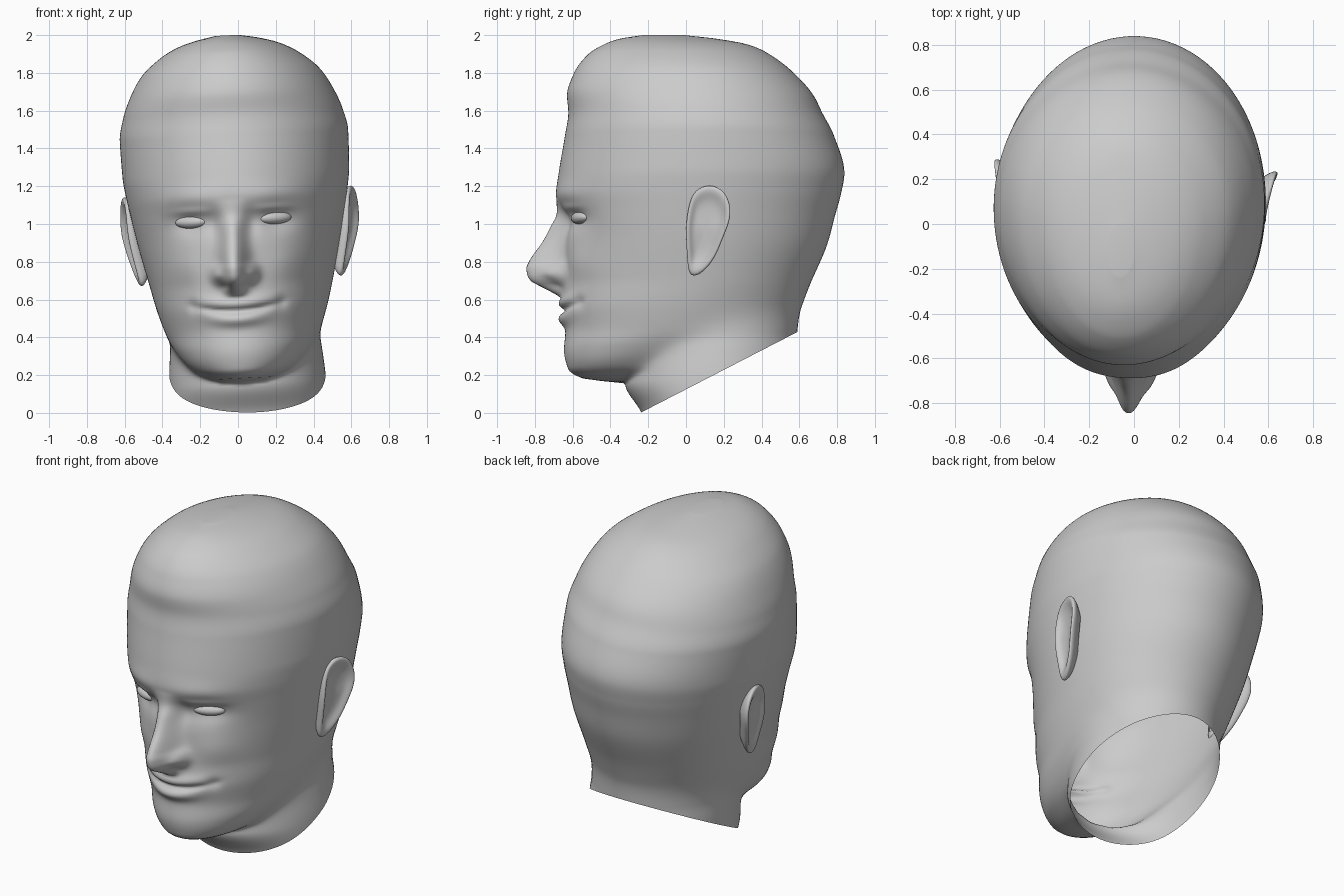
import bpy, bmesh, math
from mathutils import Matrix, Vector

if "Cube" in bpy.data.objects:
    bpy.data.objects.remove(bpy.data.objects["Cube"])

# Slight tilt and turn of the whole head
POSE = (Matrix.Translation((0.01, 0, 0.8)) @ Matrix.Rotation(math.radians(-2.5), 4, 'Z')
        @ Matrix.Rotation(math.radians(-3), 4, 'Y') @ Matrix.Translation((0, 0, -0.8)))


def spline(rows, z):
    """Monotone cubic interpolation through rows of (z, v1, v2, ...)."""
    if z <= rows[0][0]:
        return rows[0][1:]
    if z >= rows[-1][0]:
        return rows[-1][1:]
    i = next(k for k in range(len(rows) - 1) if rows[k + 1][0] >= z)
    h = rows[i + 1][0] - rows[i][0]
    t = (z - rows[i][0]) / h

    def slope(k, c):
        if k == 0 or k == len(rows) - 1:
            j = min(k, len(rows) - 2)
            return (rows[j + 1][c] - rows[j][c]) / (rows[j + 1][0] - rows[j][0])
        a = (rows[k][c] - rows[k - 1][c]) / (rows[k][0] - rows[k - 1][0])
        b = (rows[k + 1][c] - rows[k][c]) / (rows[k + 1][0] - rows[k][0])
        return 2 * a * b / (a + b) if a * b > 0 else 0

    out = []
    for c in range(1, len(rows[0])):
        p, q, m, n = rows[i][c], rows[i + 1][c], slope(i, c), slope(i + 1, c)
        out.append((2*t**3 - 3*t*t + 1)*p + (t**3 - 2*t*t + t)*h*m
                   + (3*t*t - 2*t**3)*q + (t**3 - t*t)*h*n)
    return out


def finish(name, bm):
    bmesh.ops.recalc_face_normals(bm, faces=bm.faces)
    for f in bm.faces:
        f.smooth = True
    me = bpy.data.meshes.new(name)
    bm.to_mesh(me)
    bm.free()
    ob = bpy.data.objects.new(name, me)
    bpy.context.collection.objects.link(ob)
    return ob


def bridge(bm, rings):
    for a, b in zip(rings, rings[1:]):
        n = len(a)
        for i in range(n):
            bm.faces.new((a[i], a[(i + 1) % n], b[(i + 1) % n], b[i]))


# Skull and jaw sections: z, front y, back y, half width, y of widest point
SKULL = [(0.15, -0.22, 0.02, 0.06, -0.12), (0.165, -0.40, 0.02, 0.10, -0.26),
         (0.18, -0.54, 0.03, 0.15, -0.29), (0.23, -0.622, 0.08, 0.25, -0.28),
         (0.334, -0.645, 0.25, 0.345, -0.18), (0.43, -0.638, 0.50, 0.40, -0.06),
         (0.56, -0.66, 0.60, 0.45, 0.02), (0.70, -0.648, 0.665, 0.487, 0.07),
         (0.90, -0.647, 0.75, 0.535, 0.08), (1.05, -0.668, 0.79, 0.565, 0.08),
         (1.16, -0.688, 0.82, 0.585, 0.08), (1.27, -0.675, 0.838, 0.60, 0.08),
         (1.47, -0.642, 0.782, 0.605, 0.08), (1.59, -0.625, 0.72, 0.58, 0.07),
         (1.68, -0.632, 0.675, 0.545, 0.06), (1.80, -0.595, 0.57, 0.475, 0.04),
         (1.90, -0.52, 0.44, 0.36, 0.0), (1.95, -0.44, 0.33, 0.265, -0.04),
         (1.98, -0.36, 0.17, 0.165, -0.08), (2.0, -0.24, 0.0, 0.06, -0.12)]
# Neck sections: z, front y, back y, half width
NECK = [(-0.08, -0.20, 0.59, 0.415), (0.01, -0.24, 0.59, 0.415), (0.154, -0.32, 0.59, 0.415),
        (0.30, -0.31, 0.59, 0.405), (0.43, -0.29, 0.583, 0.385), (0.60, -0.20, 0.54, 0.35),
        (0.90, -0.15, 0.35, 0.28)]
# Nose: z, height above the face, half width
NOSE = [(0.61, 0.0, 0.05), (0.647, 0.075, 0.055), (0.67, 0.122, 0.062), (0.70, 0.176, 0.07),
        (0.73, 0.193, 0.076), (0.765, 0.198, 0.076), (0.80, 0.185, 0.07), (0.90, 0.117, 0.063),
        (0.98, 0.067, 0.06), (1.05, 0.02, 0.06), (1.13, 0.0, 0.075)]


def oval(x, y, yf, yb, w, yc):
    b = yc - yf if y < yc else yb - yc
    return max(math.hypot(x / w, (y - yc) / b), 1e-3)


def bump(x, z, cx, cz, sx, sz, amp):
    return amp * math.exp(-((x - cx) / sx) ** 2 - ((z - cz) / sz) ** 2)


def relief(x, z):
    """Outward displacement of the facial features."""
    x = abs(x)
    h, w = spline(NOSE, z)
    d = h * math.exp(-(x / w) ** 2.4)
    d += bump(x, z, 0.095, 0.735, 0.032, 0.045, 0.05)     # nostril wing
    d += bump(x, z, 0.055, 0.672, 0.02, 0.016, -0.018)    # nostril
    d += bump(x, z, 0.22, 1.015, 0.12, 0.07, -0.045)      # eye socket
    d += bump(x, z, 0.10, 1.01, 0.04, 0.07, -0.02)        # inner eye corner
    d += bump(x, z, 0.22, 1.075, 0.09, 0.02, 0.012)       # upper lid
    d += bump(x, z, 0.22, 1.15, 0.15, 0.05, 0.008)        # brow
    d += bump(x, z, 0.27, 0.78, 0.10, 0.09, 0.015)        # cheek
    lip = math.exp(-(x / 0.21) ** 4)                      # smiling mouth
    zm = 0.54 + 0.6 * x * x
    d += lip * (bump(0, z, 0, zm, 1, 0.016, -0.024) + bump(0, z, 0, zm + 0.04, 1, 0.03, 0.014)
                + bump(0, z, 0, zm - 0.05, 1, 0.032, 0.026 * math.exp(-(x / 0.17) ** 2)))
    d += bump(x, z, 0.235, 0.575, 0.03, 0.035, -0.014)
    return d


# Head and neck: one polar loft, skull blended with neck
SEG = 176
bm = bmesh.new()
levels = [-0.08 + 0.0125 * i for i in range(158)]
levels += [1.89 + 0.11 * math.sin(math.pi / 2 * i / 14) for i in range(1, 15)]
rings = []
for z in levels:
    skull = spline(SKULL, z)
    nf, nb, nw = spline(NECK, z)
    oy = max(skull[3], -0.12)
    ring = []
    for i in range(SEG):
        a = 2 * math.pi * i / SEG
        th = a - 0.55 * math.sin(a)
        s, c = math.sin(th), math.cos(th)
        lo, hi = 0.0, 1.3
        for _ in range(18):
            r = (lo + hi) / 2
            x, y = r * s, oy - r * c
            f = oval(x, y, *skull) ** -11 if z > 0.15 else 0
            if z < 1.1:
                f += oval(x, y, nf, nb, nw, 0.17) ** -11
            if f > 1:
                lo = r
            else:
                hi = r
        x, y = r * s, oy - r * c
        if y < -0.2 and 0.4 < z < 1.35:
            y -= relief(x, z)
        ring.append(bm.verts.new((x, y, z)))
    rings.append(ring)
bridge(bm, rings)
bm.faces.new(rings[-1])
bmesh.ops.transform(bm, matrix=POSE, verts=bm.verts)
# Slanted open cut at the bottom of the neck
bmesh.ops.bisect_plane(bm, geom=bm.verts[:] + bm.edges[:] + bm.faces[:], dist=1e-5,
                       plane_co=Vector((0, -0.238, 0.002)), plane_no=Vector((0, -0.515, 1)),
                       clear_inner=True)
finish("head", bm)

# Ears: outline (y, z) lofted into a rim and a hollow
EAR = [(0.04, 1.08), (0.07, 1.15), (0.15, 1.185), (0.235, 1.145), (0.268, 1.05), (0.255, 0.97),
       (0.215, 0.88), (0.175, 0.78), (0.10, 0.70), (0.035, 0.69), (0.03, 0.80), (0.02, 0.95)]
LAYERS = [(0.72, 0.535), (0.88, 0.56), (1.02, 0.59), (0.98, 0.61), (0.84, 0.607),
          (0.66, 0.585), (0.4, 0.575)]
for side, name in ((1, "right_ear"), (-1, "left_ear")):
    bm = bmesh.new()
    rings = []
    for k, x in LAYERS:
        ring = []
        for py, pz in EAR:
            y, z = 0.13 + (py - 0.13) * k, 0.95 + (pz - 0.95) * k
            ring.append(bm.verts.new((side * (x + 0.2 * (y - 0.13) + 0.22 * min(0, z - 0.95)), y, z)))
        rings.append(ring)
    bridge(bm, rings)
    bm.faces.new(rings[-1])
    bmesh.ops.transform(bm, matrix=POSE, verts=bm.verts)
    ear = finish(name, bm)
    sub = ear.modifiers.new("smooth", 'SUBSURF')
    sub.levels = sub.render_levels = 2

# Eyes: flattened balls set into the sockets
for side, name in ((1, "right_eye"), (-1, "left_eye")):
    bm = bmesh.new()
    place = (POSE @ Matrix.Translation((side * 0.22, -0.55, 1.022))
             @ Matrix.Rotation(side * math.radians(24), 4, 'Z')
             @ Matrix.Diagonal((0.095, 0.04, 0.034, 1)))
    bmesh.ops.create_uvsphere(bm, u_segments=24, v_segments=14, radius=1, matrix=place)
    finish(name, bm)
